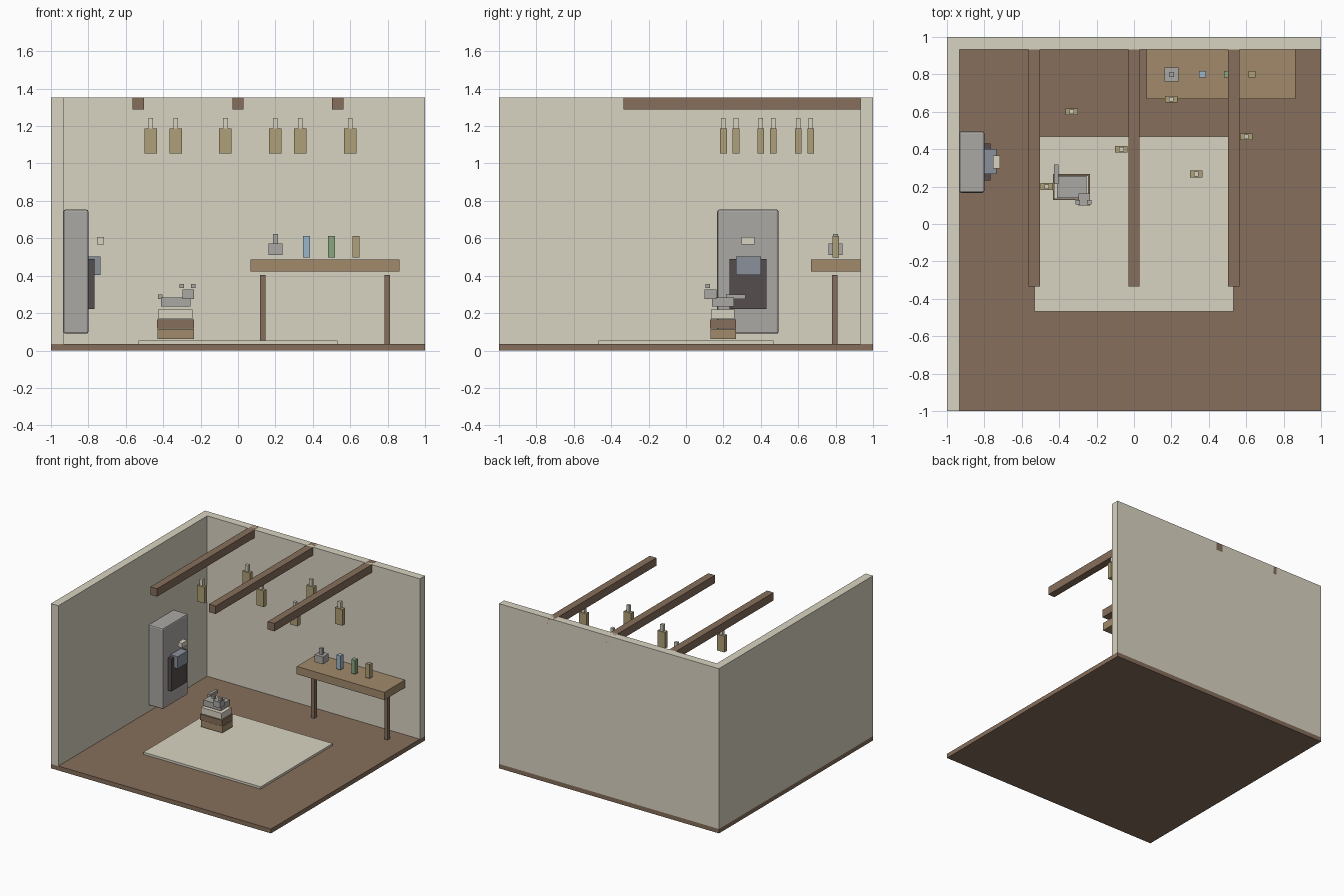
import bpy

if "Cube" in bpy.data.objects:
    bpy.data.objects.remove(bpy.data.objects["Cube"])


def mat(name, rgb):
    m = bpy.data.materials.new(name)
    m.diffuse_color = (*[(c / 255) ** 2.2 for c in rgb], 1)
    m.use_nodes = True
    m.node_tree.nodes["Principled BSDF"].inputs["Base Color"].default_value = m.diffuse_color
    return m


CREAM = mat("cream", (216, 210, 192))
BROWN = mat("brown", (133, 110, 92))
TAN = mat("tan", (160, 137, 106))
STRAW = mat("straw", (172, 158, 118))
DARK = mat("dark", (86, 78, 78))
STEEL = mat("steel", (136, 143, 154))
BLUE = mat("blue", (155, 180, 200))
GREEN = mat("green", (138, 166, 126))
GREY = mat("grey", (170, 167, 163))


def box(name, x, y, z, material, bevel=0):
    """Box from (min, max) ranges on each axis."""
    bpy.ops.mesh.primitive_cube_add(size=1, location=[(a + b) / 2 for a, b in (x, y, z)])
    o = bpy.context.object
    o.name = name
    o.scale = [b - a for a, b in (x, y, z)]
    bpy.ops.object.transform_apply(location=False, rotation=False, scale=True)
    o.data.materials.append(material)
    if bevel:
        mod = o.modifiers.new("soft_edges", 'BEVEL')
        mod.width = bevel
        mod.segments = 2
    return o


def span(c, w):
    return (c - w / 2, c + w / 2)


# Room shell
box("floor", (-1, 1), (-1, 1), (0, 0.036), BROWN)
box("left_wall", (-1, -0.933), (-1, 1), (0.036, 1.353), CREAM)
box("back_wall", (-0.933, 1), (0.933, 1), (0.036, 1.353), CREAM)
box("rug", (-0.533, 0.533), (-0.467, 0.467), (0.036, 0.054), CREAM)

# Ceiling beams
for i, x in enumerate((-0.533, 0, 0.533)):
    box(f"beam_{i}", span(x, 0.06), (-0.333, 1), (1.288, 1.353), BROWN)

# Hanging herb bundles
bundles = [(-0.467, 0.2), (-0.333, 0.6), (-0.067, 0.4), (0.2, 0.667), (0.333, 0.267), (0.6, 0.467)]
for i, (x, y) in enumerate(bundles):
    box(f"herb_bundle_{i}", span(x, 0.067), span(y, 0.036), (1.054, 1.187), STRAW)
    box(f"herb_string_{i}", span(x, 0.025), span(y, 0.025), (1.187, 1.242), CREAM)

# Stove on the left wall
box("stove_body", (-0.933, -0.8), (0.167, 0.495), (0.09, 0.753), GREY, 0.01)
box("stove_opening", (-0.81, -0.767), (0.233, 0.431), (0.223, 0.49), DARK)
box("stove_pot", (-0.81, -0.735), (0.267, 0.4), (0.404, 0.503), STEEL)
box("steam_puff", (-0.755, -0.717), (0.298, 0.366), (0.568, 0.606), CREAM)

# Stack of books
box("book_bottom", (-0.431, -0.235), (0.132, 0.267), (0.062, 0.115), TAN)
box("book_middle", (-0.433, -0.235), (0.128, 0.267), (0.118, 0.167), BROWN)
box("book_top", (-0.429, -0.243), (0.135, 0.26), (0.169, 0.22), CREAM)

# Cat asleep on the books
box("cat_body", (-0.413, -0.254), (0.139, 0.256), (0.236, 0.284), GREY)
box("cat_head", (-0.298, -0.235), (0.1, 0.163), (0.276, 0.327), GREY)
box("cat_tail", (-0.427, -0.405), (0.213, 0.317), (0.276, 0.3), GREY)
for side, x in (("left", -0.302), ("right", -0.239)):
    box(f"cat_{side}_ear", span(x, 0.024), span(0.116, 0.024), (0.334, 0.356), GREY)

# Work table
box("table_top", (0.067, 0.864), (0.667, 0.933), (0.422, 0.486), TAN)
for side, x in (("left", 0.133), ("right", 0.798)):
    box(f"table_{side}_leg", span(x, 0.03), span(0.796, 0.03), (0.036, 0.404), BROWN)

# Mortar, pestle and bottles on the table
box("mortar", span(0.2, 0.075), span(0.8, 0.075), (0.511, 0.572), GREY)
box("pestle", span(0.2, 0.026), span(0.8, 0.026), (0.56, 0.624), GREY)
for name, x, m in (("blue", 0.366, BLUE), ("green", 0.5, GREEN), ("straw", 0.631, STRAW)):
    box(f"{name}_bottle", span(x, 0.036), span(0.8, 0.036), (0.497, 0.612), m)
